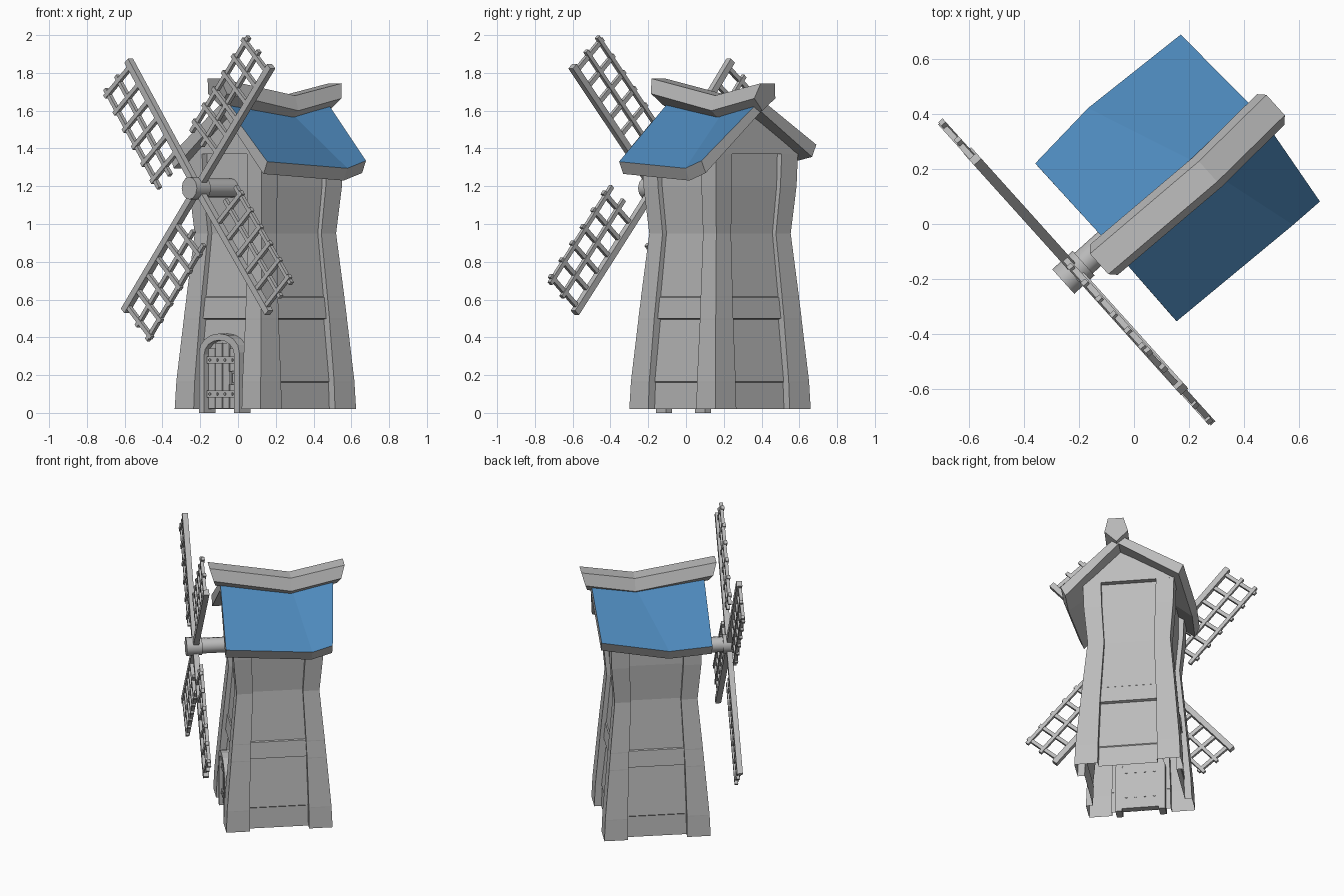
import bpy, bmesh
from math import cos, sin, pi, radians
from mathutils import Matrix, Vector

if "Cube" in bpy.data.objects:
    bpy.data.objects.remove(bpy.data.objects["Cube"])

# The mill is modelled square to the axes, then turned into place
PLACE = Matrix.Translation((0.145, 0.18, 0)) @ Matrix.Rotation(radians(-48), 4, 'Z')


def material(name, rgb):
    m = bpy.data.materials.new(name)
    m.use_nodes = True
    m.diffuse_color = (*rgb, 1)
    m.node_tree.nodes["Principled BSDF"].inputs["Base Color"].default_value = (*rgb, 1)
    return m


GREY = material("stone grey", (0.5, 0.5, 0.5))
BLUE = material("roof blue", (0.075, 0.25, 0.5))


def finish(name, bm, mats=(GREY,), smooth=False, fix=True):
    if fix:
        bmesh.ops.recalc_face_normals(bm, faces=bm.faces)
    if len(mats) > 1:
        for f in bm.faces:
            f.material_index = 1 if f.normal.z > 0.5 else 0
    bm.transform(PLACE)
    me = bpy.data.meshes.new(name)
    bm.to_mesh(me)
    bm.free()
    for m in mats:
        me.materials.append(m)
    ob = bpy.data.objects.new(name, me)
    bpy.context.collection.objects.link(ob)
    if smooth:
        bpy.ops.object.select_all(action='DESELECT')
        ob.select_set(True)
        bpy.context.view_layer.objects.active = ob
        bpy.ops.object.shade_smooth_by_angle(angle=radians(40))
    return ob


def box(bm, lo, hi, frame=Matrix()):
    lo, hi = Vector(lo), Vector(hi)
    size = Matrix.Diagonal((*(hi - lo), 1))
    bmesh.ops.create_cube(bm, size=1, matrix=frame @ Matrix.Translation((lo + hi) / 2) @ size)


def loft(bm, rings, closed=True, cap_start=True, cap_end=True):
    rows = [[bm.verts.new(p) for p in r] for r in rings]
    n = len(rows[0])
    for a, b in zip(rows, rows[1:]):
        for i in range(n if closed else n - 1):
            j = (i + 1) % n
            bm.faces.new((a[i], a[j], b[j], b[i]))
    if cap_start:
        bm.faces.new(rows[0][::-1])
    if cap_end:
        bm.faces.new(rows[-1])


def prism(bm, outline, y0, y1):
    loft(bm, [[(x, y, z) for x, z in outline] for y in (y0, y1)])


def rod(bm, x, z, y0, y1, radius, sides):
    m = Matrix.Translation((x, (y0 + y1) / 2, z)) @ Matrix.Rotation(pi / 2, 4, 'X')
    bmesh.ops.create_cone(bm, cap_ends=True, segments=sides, radius1=radius,
                          radius2=radius, depth=abs(y1 - y0), matrix=m)


# Tower: corner posts with sunken panels between, open underneath
def tower_ring(z, half, post, sink):
    pts = []
    for k in range(4):
        turn = Matrix.Rotation(k * pi / 2, 3, 'Z')
        for x, y in ((-half, -half), (post - half, -half), (post - half, sink - half),
                     (half - post, sink - half), (half - post, -half)):
            pts.append(turn @ Vector((x, y, z)))
    return pts


bm = bmesh.new()
levels = [(0.02, 0.34, 0.15, 0.045), (0.16, 0.334, 0.145, 0.045), (0.165, 0.334, 0.145, 0.04),
          (0.495, 0.306, 0.125, 0.045), (0.5, 0.306, 0.125, 0.025), (0.61, 0.296, 0.12, 0.025),
          (0.615, 0.296, 0.12, 0.032), (0.95, 0.265, 0.105, 0.028), (1.2, 0.287, 0.115, 0.03),
          (1.375, 0.292, 0.115, 0.035)]
loft(bm, [tower_ring(*v) for v in levels], cap_start=False)
finish("tower", bm)

# Gable under the roof
bm = bmesh.new()
prism(bm, [(-0.288, 1.37), (0.288, 1.37), (0.05, 1.6)], -0.292, 0.292)
finish("gable", bm)


# Roof slopes: bent slabs, blue on top only
def roof(name, ridge, eave):
    bm = bmesh.new()
    rings = []
    for r, e in zip(ridge, eave):
        r, e = Vector(r), Vector(e)
        inward = Vector((-0.03 if e.x > 0 else 0.03, 0, -0.065))
        rings.append([r, e, e + inward, r + Vector((0, 0, -0.065))])
    loft(bm, rings)
    finish(name, bm, (GREY, BLUE))


ridge_line = [(0.05, -0.345, 1.65), (0.05, 0.1, 1.615), (0.05, 0.38, 1.66)]
roof("roof_left", ridge_line, [(0.404, -0.35, 1.33), (0.427, 0.2, 1.295), (0.429, 0.33, 1.335)])
roof("roof_right", ridge_line, [(-0.368, -0.348, 1.36), (-0.389, -0.07, 1.35), (-0.362, 0.36, 1.42)])

# Sagging ridge beam with a pointed underside
bm = bmesh.new()
section = [(-0.05, 0), (0.05, 0), (0.075, -0.08), (0, -0.145), (-0.075, -0.08)]
stations = [(0.06, -0.42, 1.77), (0.075, 0.1, 1.68), (0.06, 0.445, 1.745)]
loft(bm, [[(cx + x, y + 0.3 * z * (1 if y > 0.2 else -1 if y < 0 else 0), cz + z)
           for x, z in section] for cx, y, cz in stations])
finish("ridge_beam", bm)

# Axle and hub
HUB = Vector((0.02, -0.5, 1.19))
bm = bmesh.new()
rod(bm, HUB.x, HUB.z, -0.5, -0.22, 0.05, 12)
finish("axle", bm, smooth=True)
bm = bmesh.new()
rod(bm, HUB.x, HUB.z, -0.56, -0.46, 0.06, 12)
finish("hub", bm, smooth=True)

# Four lattice sails: a long arm, two thin rails and cross slats
for i, angle in enumerate((48, 129, 228.5, 310.5)):
    c, s = cos(radians(angle)), sin(radians(angle))
    frame = Matrix(((c, 0, -s, HUB.x), (0, 1, 0, HUB.y), (s, 0, c, HUB.z), (0, 0, 0, 1)))
    bm = bmesh.new()
    box(bm, (0, -0.018, -0.018), (0.868, 0.018, 0.018), frame)
    for v in (0.125, 0.235):
        box(bm, (0.19, -0.011, v - 0.011), (0.865, 0.011, v + 0.011), frame)
    for k in range(6):
        u = 0.25 + k * 0.116
        box(bm, (u - 0.012, -0.016, 0), (u + 0.012, 0.006, 0.258), frame)
    finish(f"sail_{i + 1}", bm)


# Door frame: an arch with feet
def arch(half, spring, rise, foot):
    pts = [(half, foot)]
    pts += [(half * cos(t * pi / 8), spring + rise * sin(t * pi / 8)) for t in range(9)]
    return pts + [(-half, foot)]


bm = bmesh.new()
outer, inner = arch(0.16, 0.32, 0.1, 0), arch(0.118, 0.31, 0.075, 0)
loft(bm, [[(a[0], -0.33, a[1]), (b[0], -0.33, b[1]), (b[0], -0.25, b[1]), (a[0], -0.25, a[1])]
          for a, b in zip(outer, inner)])
finish("door_frame", bm)

# Door: arched leaf, planks, straps, bolts and handle
bm = bmesh.new()
prism(bm, arch(0.118, 0.31, 0.075, 0.02), -0.298, -0.255)
finish("door", bm)
bm = bmesh.new()
for k, top in enumerate((0.34, 0.37, 0.37, 0.34)):
    x = -0.084 + k * 0.056
    box(bm, (x - 0.025, -0.306, 0.022), (x + 0.025, -0.29, top))
finish("door_planks", bm)
bm = bmesh.new()
for z in (0.1, 0.28):
    box(bm, (-0.112, -0.314, z - 0.018), (0.112, -0.3, z + 0.018))
    for x in (-0.09, -0.03, 0.03, 0.09):
        rod(bm, x, z, -0.32, -0.312, 0.008, 6)
        rod(bm, x, z, -0.256, -0.25, 0.008, 6)
box(bm, (0.075, -0.325, 0.15), (0.09, -0.315, 0.22))
for z in (0.155, 0.215):
    box(bm, (0.075, -0.318, z - 0.006), (0.09, -0.3, z + 0.006))
finish("door_ironwork", bm)
